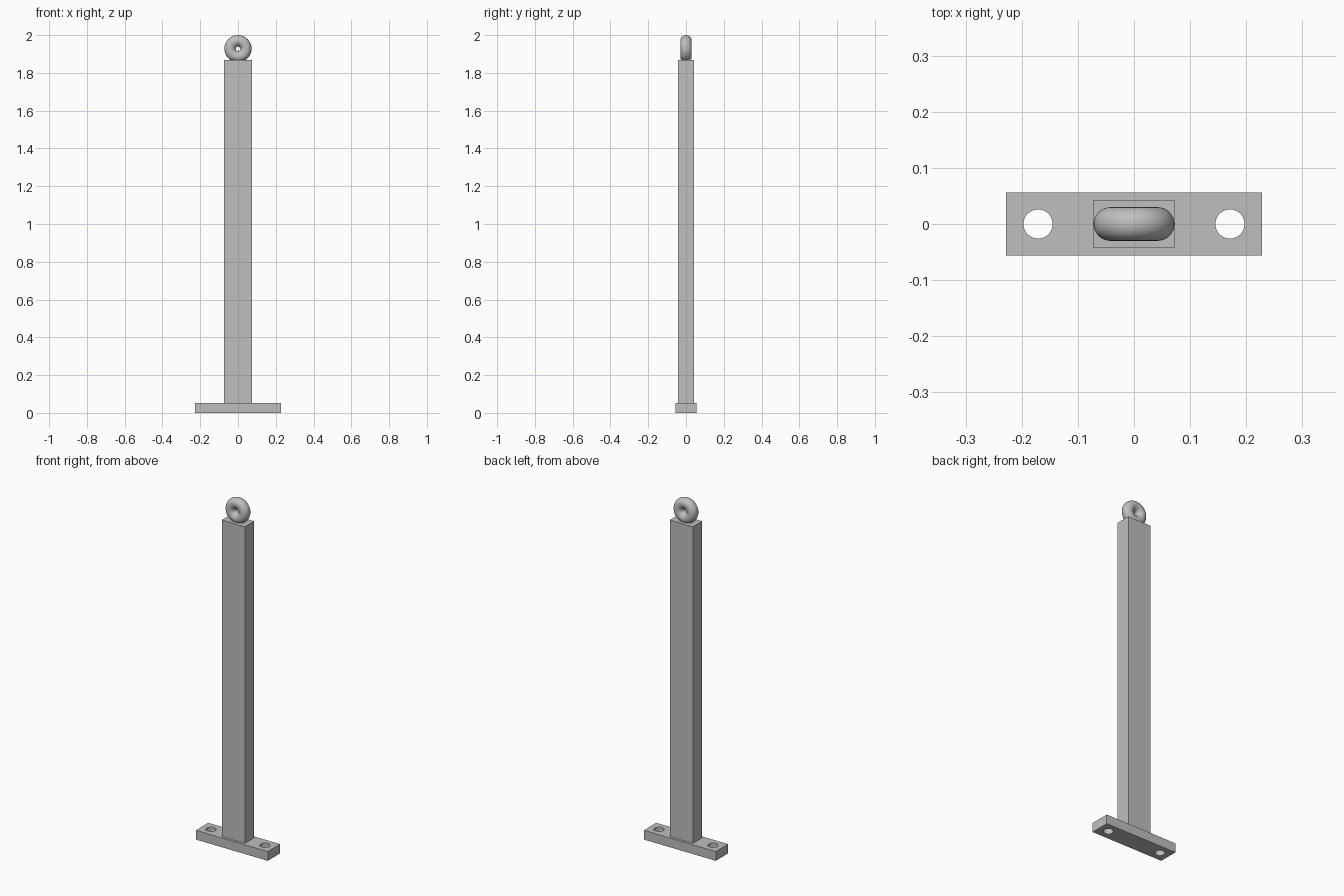
import bpy
from math import radians

cube = bpy.data.objects.get("Cube")
if cube:
    bpy.data.objects.remove(cube, do_unlink=True)

# Single plain metal colour
grey = bpy.data.materials.new("grey_metal")
grey.use_nodes = True
colour = (0.52, 0.52, 0.52, 1)
grey.diffuse_color = colour
grey.node_tree.nodes["Principled BSDF"].inputs["Base Color"].default_value = colour


def finish(name):
    obj = bpy.context.object
    obj.name = name
    obj.data.materials.append(grey)
    return obj


def block(name, width, depth, bottom, top):
    bpy.ops.mesh.primitive_cube_add(size=1, location=(0, 0, (bottom + top) / 2))
    bpy.context.object.scale = (width, depth, top - bottom)
    bpy.ops.object.transform_apply(location=False, rotation=False, scale=True)
    return finish(name)


PLATE_TOP = 0.053
POST_TOP = 1.868
RING_MAJOR, RING_MINOR = 0.042, 0.030

# Base plate with a bolt hole at each end
plate = block("base_plate", 0.456, 0.112, 0, PLATE_TOP)
for side in (-1, 1):
    bpy.ops.mesh.primitive_cylinder_add(vertices=48, radius=0.026, depth=0.2,
                                        location=(side * 0.171, 0, PLATE_TOP / 2))
    cutter = finish("bolt_hole_cutter")
    cutter.hide_render = True
    cut = plate.modifiers.new("bolt_hole", "BOOLEAN")
    cut.operation = "DIFFERENCE"
    cut.solver = "EXACT"
    cut.object = cutter
    bpy.context.view_layer.objects.active = plate
    bpy.ops.object.modifier_apply(modifier=cut.name)
    bpy.data.objects.remove(cutter, do_unlink=True)

bpy.ops.object.select_all(action="DESELECT")
plate.select_set(True)
bpy.context.view_layer.objects.active = plate
bpy.ops.object.shade_smooth_by_angle(angle=radians(30))

# Upright post
block("post", 0.146, 0.084, PLATE_TOP, POST_TOP)

# Eye ring standing on the post
bpy.ops.mesh.primitive_torus_add(major_radius=RING_MAJOR, minor_radius=RING_MINOR,
                                 major_segments=64, minor_segments=32,
                                 location=(0, 0, 2 - RING_MAJOR - RING_MINOR),
                                 rotation=(radians(90), 0, 0))
finish("eye_ring")
bpy.ops.object.shade_smooth()
